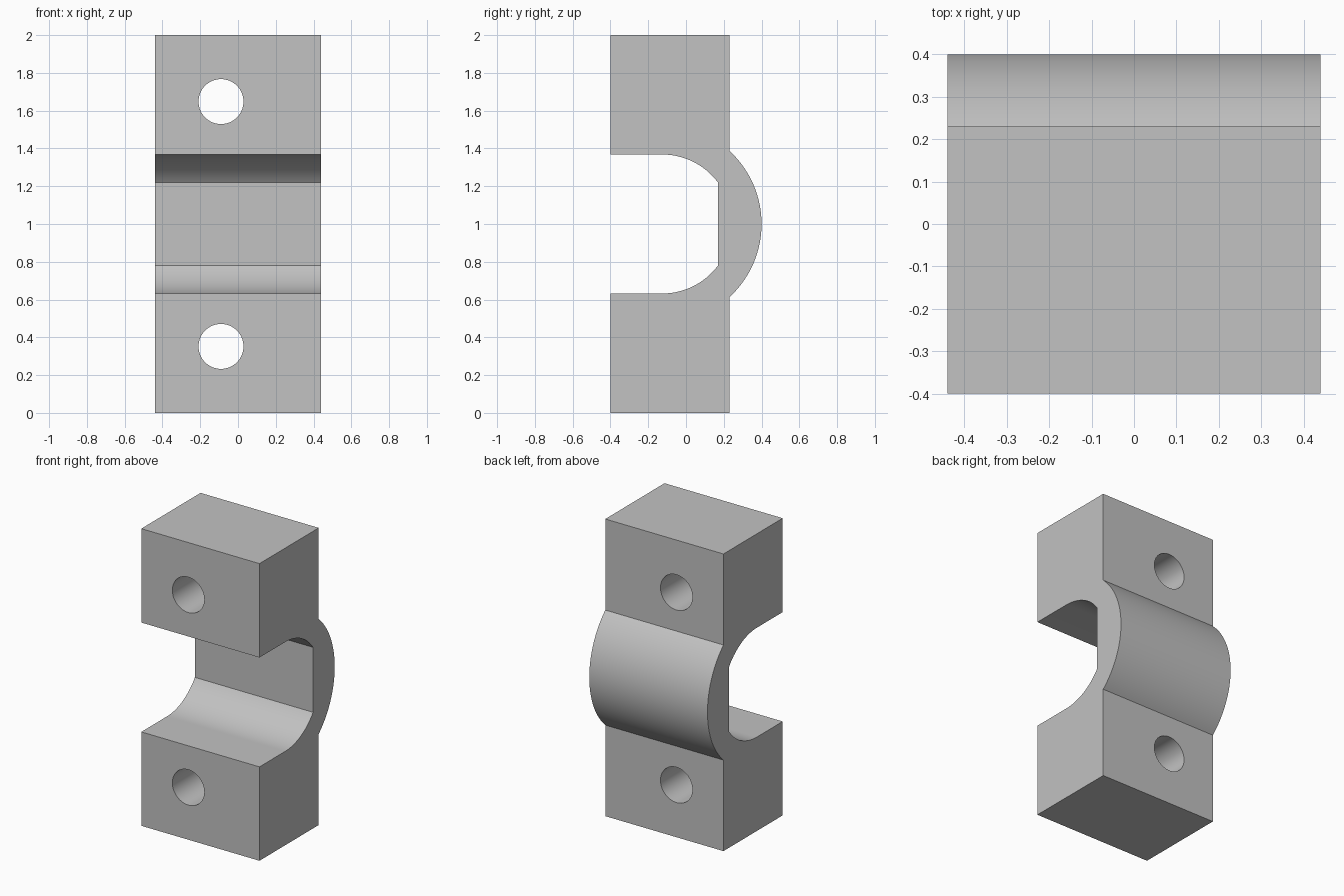
import bpy, bmesh
from math import sin, cos, acos, asin, pi, radians

cube = bpy.data.objects.get("Cube")
if cube:
    bpy.data.objects.remove(cube, do_unlink=True)

# Main dimensions
HALF_WIDTH = 0.44
FRONT, BACK, SEAT = -0.4, 0.23, 0.17
AXIS_Y, AXIS_Z = -0.126, 1.0
R_IN, R_OUT = 0.368, 0.526
HOLE_X, HOLE_OFFSET, HOLE_R = -0.09, 0.648, 0.119

grey = bpy.data.materials.new("plain grey")
grey.use_nodes = True
colour = (0.54, 0.54, 0.54, 1)
grey.diffuse_color = colour
grey.node_tree.nodes["Principled BSDF"].inputs["Base Color"].default_value = colour


def arc(radius, start, end, steps):
    """Points in (y, z) around the clamp axis, angles measured from +y."""
    angles = [start + (end - start) * i / steps for i in range(steps + 1)]
    return [(AXIS_Y + radius * cos(a), AXIS_Z + radius * sin(a)) for a in angles]


# Side profile: two blocks, curved back, flat-bottomed round recess
a_out = acos((BACK - AXIS_Y) / R_OUT)
a_in = acos((SEAT - AXIS_Y) / R_IN)
profile = [(FRONT, 0), (BACK, 0)]
profile += arc(R_OUT, -a_out, a_out, 48)
profile += [(BACK, 2), (FRONT, 2), (FRONT, AXIS_Z + R_IN)]
profile += arc(R_IN, pi / 2, a_in, 24)
profile += arc(R_IN, -a_in, -pi / 2, 24)
profile += [(FRONT, AXIS_Z - R_IN)]

bm = bmesh.new()
face = bm.faces.new([bm.verts.new((-HALF_WIDTH, y, z)) for y, z in profile])
swept = bmesh.ops.extrude_face_region(bm, geom=[face])["geom"]
moved = [v for v in swept if isinstance(v, bmesh.types.BMVert)]
bmesh.ops.translate(bm, verts=moved, vec=(2 * HALF_WIDTH, 0, 0))
bmesh.ops.recalc_face_normals(bm, faces=bm.faces)
mesh = bpy.data.meshes.new("clamp_body")
bm.to_mesh(mesh)
bm.free()
body = bpy.data.objects.new("clamp_body", mesh)
bpy.context.collection.objects.link(body)
mesh.materials.append(grey)

# Bolt holes through both blocks
cutters = []
for side in (-1, 1):
    bpy.ops.mesh.primitive_cylinder_add(
        vertices=64, radius=HOLE_R, depth=2, rotation=(pi / 2, 0, 0),
        location=(HOLE_X, 0, AXIS_Z + side * HOLE_OFFSET))
    cutter = bpy.context.object
    cutter.name = "bolt_hole_cutter"
    cutter.hide_render = True
    cutter.data.materials.append(grey)
    cutters.append(cutter)
    cut = body.modifiers.new("bolt_hole", 'BOOLEAN')
    cut.operation = 'DIFFERENCE'
    cut.solver = 'EXACT'
    cut.object = cutter

# Apply the cuts, then smooth the curved walls
bpy.ops.object.select_all(action='DESELECT')
body.select_set(True)
bpy.context.view_layer.objects.active = body
for cut in list(body.modifiers):
    bpy.ops.object.modifier_apply(modifier=cut.name)
for cutter in cutters:
    bpy.data.objects.remove(cutter, do_unlink=True)
bpy.ops.object.shade_smooth_by_angle(angle=radians(25))
